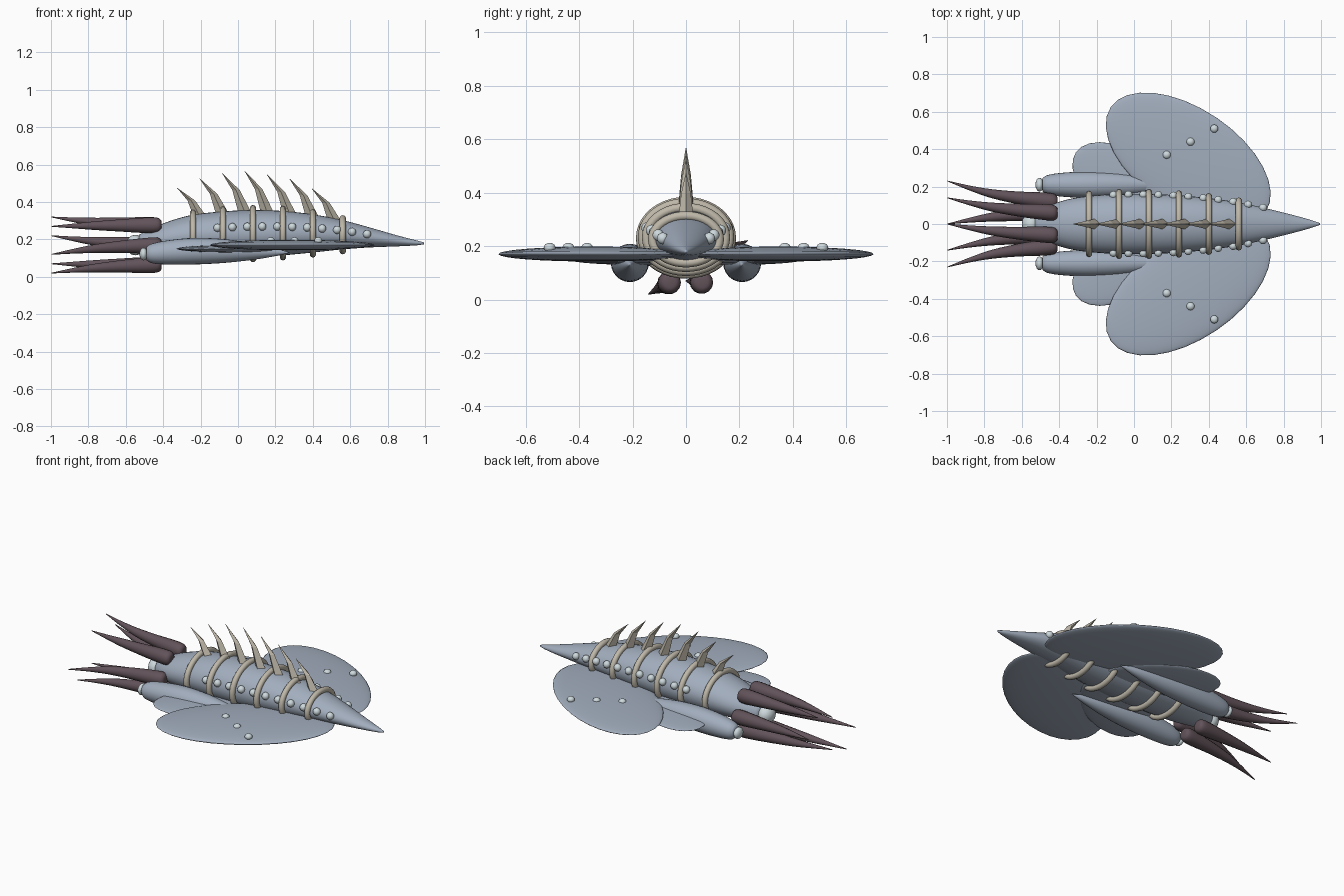
import bpy, bmesh
from math import sin, cos, pi, radians
from mathutils import Vector

if "Cube" in bpy.data.objects:
    bpy.data.objects.remove(bpy.data.objects["Cube"])


def material(name, rgb):
    m = bpy.data.materials.new(name)
    m.diffuse_color = (*rgb, 1)
    m.use_nodes = True
    m.node_tree.nodes["Principled BSDF"].inputs["Base Color"].default_value = m.diffuse_color
    return m


HULL = material("hull_blue_grey", (0.36, 0.42, 0.51))
BONE = material("bone", (0.52, 0.48, 0.40))
TENDRIL = material("dark_mauve", (0.12, 0.085, 0.10))
GLASS = material("pale_glass", (0.62, 0.70, 0.73))


def finish(name, bm, mat, smooth=True):
    bmesh.ops.recalc_face_normals(bm, faces=bm.faces)
    me = bpy.data.meshes.new(name)
    bm.to_mesh(me)
    bm.free()
    for p in me.polygons:
        p.use_smooth = smooth
    me.materials.append(mat)
    ob = bpy.data.objects.new(name, me)
    bpy.context.collection.objects.link(ob)
    return ob


def spline(rows, steps):
    """Catmull-Rom through rows of numbers."""
    pts = [Vector(r) for r in rows]
    pts = [pts[0] * 2 - pts[1]] + pts + [pts[-1] * 2 - pts[-2]]
    out = []
    for a, b, c, d in zip(pts, pts[1:], pts[2:], pts[3:]):
        for i in range(steps):
            t = i / steps
            out.append(0.5 * (2 * b + (c - a) * t + (2 * a - 5 * b + 4 * c - d) * t ** 2
                              + (3 * b - a - 3 * c + d) * t ** 3))
    return out + [pts[-2]]


def loft(name, rows, mat, sides=24, axis="x", steps=4, smooth=True):
    """Rows are x, y, z, radius 1, radius 2; sections lie across the axis."""
    bm = bmesh.new()
    rings = []
    for x, y, z, r1, r2 in (spline(rows, steps) if steps > 1 else rows):
        ring = []
        for k in range(sides):
            u, v = max(r1, .001) * cos(2 * pi * k / sides), max(r2, .001) * sin(2 * pi * k / sides)
            ring.append(bm.verts.new((x, y + u, z + v) if axis == "x" else (x + u, y + v, z)))
        rings.append(ring)
    for a, b in zip(rings, rings[1:]):
        for k in range(sides):
            n = (k + 1) % sides
            bm.faces.new((a[k], a[n], b[n], b[k]))
    bm.faces.new(rings[0])
    bm.faces.new(rings[-1])
    return finish(name, bm, mat, smooth)


def ellipsoid(name, loc, size, mat, turn=0, seg=16):
    bm = bmesh.new()
    bmesh.ops.create_uvsphere(bm, u_segments=seg, v_segments=seg // 2, radius=1)
    ob = finish(name, bm, mat)
    ob.location, ob.scale, ob.rotation_euler = loc, size, (0, 0, turn)
    return ob


# Hull: x, half width, top, bottom
HULL_ROWS = [(-.53, .055, .225, .12), (-.46, .095, .26, .115), (-.36, .13, .30, .11),
             (-.24, .15, .332, .107), (-.08, .16, .35, .105), (.08, .16, .357, .105),
             (.24, .153, .352, .115), (.40, .138, .334, .13), (.56, .115, .303, .147),
             (.70, .085, .265, .157), (.85, .048, .222, .163), (.95, .02, .196, .168),
             (.995, .004, .184, .174)]
loft("hull", [(x, 0, (t + b) / 2, w, (t - b) / 2) for x, w, t, b in HULL_ROWS], HULL, 32)


def hull_at(x):
    for a, b in zip(HULL_ROWS, HULL_ROWS[1:]):
        if a[0] <= x <= b[0]:
            return Vector(a).lerp(Vector(b), (x - a[0]) / (b[0] - a[0]))


# Bone hoops around the hull
for i in range(6):
    x, w, top, bot = hull_at(-.24 + .16 * i)
    bm = bmesh.new()
    M, N, r = 40, 10, .017
    g = [[bm.verts.new((x + r * sin(2 * pi * j / N),
                        (w + .01 + r * cos(2 * pi * j / N)) * cos(2 * pi * k / M),
                        (top + bot) / 2 + ((top - bot) / 2 + .01 + r * cos(2 * pi * j / N)) * sin(2 * pi * k / M)))
          for j in range(N)] for k in range(M)]
    for k in range(M):
        for j in range(N):
            bm.faces.new((g[k][j], g[k - 1][j], g[k - 1][j - 1], g[k][j - 1]))
    finish(f"rib_hoop_{i + 1}", bm, BONE)

# Bent back spines, four-sided
for i, h in enumerate((.475, .525, .555, .567, .547, .525, .472)):
    x = -.325 + .12 * i
    base = hull_at(x + .125)[2] - .02
    rise = h - base
    loft(f"back_spine_{i + 1}", [(x + .125, 0, base, .036, .03), (x + .075, 0, base + rise * .58, .02, .018),
                                 (x, 0, h, .001, .001)], BONE, 4, "z", 1, False)

# Trailing tendrils in a twisted hexagon
TIPS = [(.23, .22), (.14, .32), (0, .27), (-.23, .12), (-.14, .02), (0, .07)]
for i, (ty, tz) in enumerate(TIPS):
    a = radians(60 * i)
    by, bz = .12 * cos(a), .17 + .122 * sin(a)
    rows = []
    for x, f, r in ((-.408, 0, .012), (-.413, 0, .03), (-.435, .01, .042), (-.50, .07, .042),
                    (-.62, .18, .034), (-.76, .38, .024), (-.88, .66, .013), (-.998, 1, .002)):
        rows.append((x, by + (ty - by) * f, bz + (tz - bz) * f, r, r))
    loft(f"tail_tendril_{i + 1}", rows, TENDRIL, 14, steps=3)

ellipsoid("main_engine_globe", (-.55, 0, .17), (.05, .06, .055), GLASS)

for side, s in (("left", 1), ("right", -1)):
    # Disc wings, small rear fins and pods
    ellipsoid(f"{side}_wing", (.29, .345 * s, .17), (.5, .27, .028), HULL, radians(-34 * s), 32)
    ellipsoid(f"{side}_rear_fin", (-.025, .19 * s, .15), (.345, .187, .02), HULL, radians(-34 * s), 28)
    loft(f"{side}_pod", [(x, .21 * s, z, r, r) for x, z, r in
                         ((-.49, .125, .035), (-.46, .125, .052), (-.38, .13, .064), (-.24, .137, .071),
                          (-.08, .138, .064), (.08, .135, .044), (.20, .131, .02), (.275, .13, .002))], HULL)
    ellipsoid(f"{side}_pod_globe", (-.505, .21 * s, .122), (.022, .037, .034), GLASS)
    # Round lights along the hull and wings
    for i in range(11):
        x = -.11 + .08 * i
        _, w, top, bot = hull_at(x)
        lift = .3
        y = (w + .004) * (1 - lift ** 2) ** .5
        ellipsoid(f"{side}_hull_light_{i + 1}", (x, y * s, (top + bot) / 2 + lift * (top - bot) / 2),
                  (.022,) * 3, GLASS, seg=14)
    for i in range(3):
        ellipsoid(f"{side}_wing_light_{i + 1}", (.175 + .127 * i, (.37 + .07 * i) * s, .194),
                  (.022, .022, .018), GLASS, seg=14)
